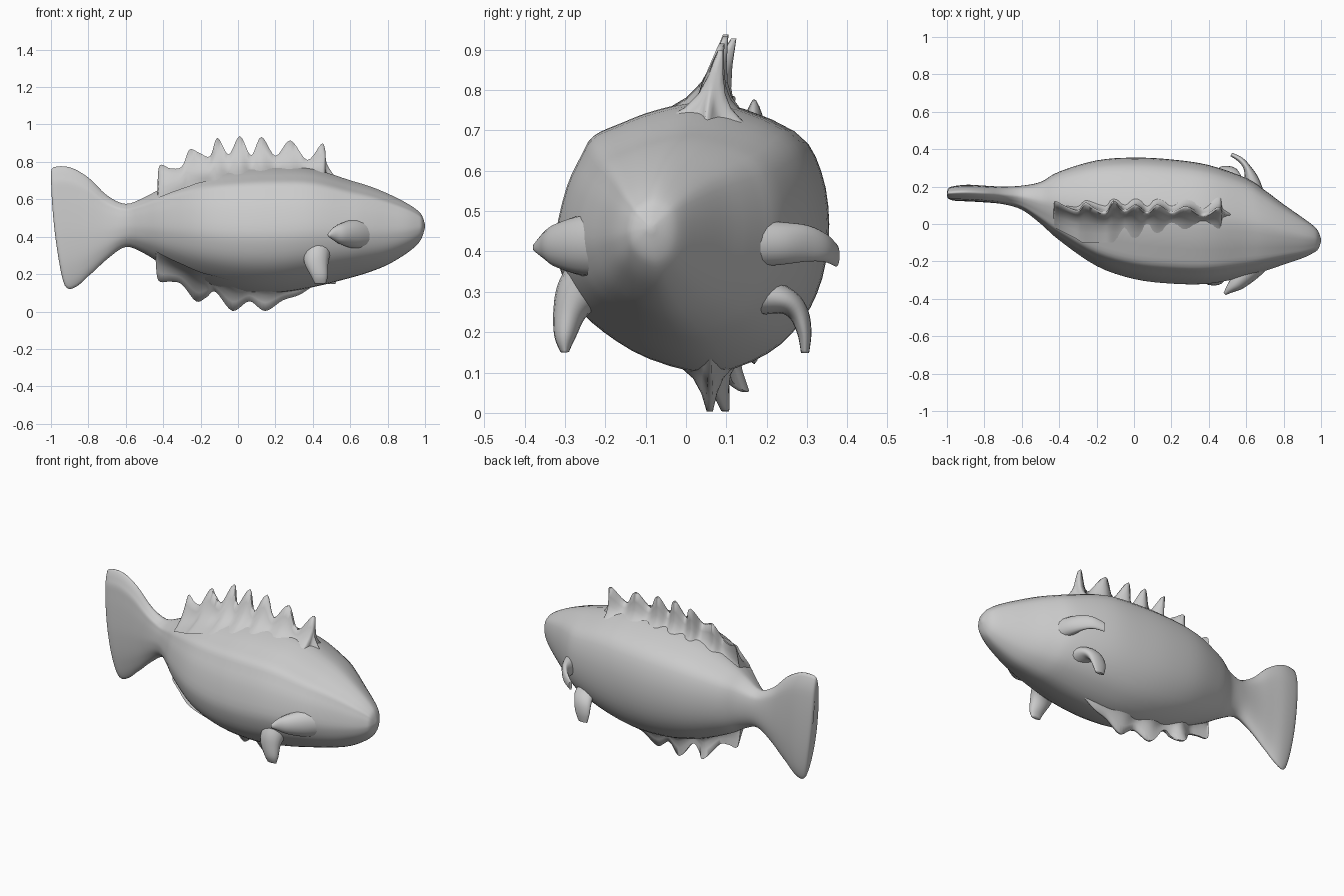
import bpy, math
from mathutils import Vector

cube = bpy.data.objects.get("Cube")
if cube:
    bpy.data.objects.remove(cube, do_unlink=True)

grey = bpy.data.materials.new("plain_grey")
grey.use_nodes = True
COLOR = (0.6, 0.6, 0.6, 1)
grey.diffuse_color = COLOR
grey.node_tree.nodes["Principled BSDF"].inputs["Base Color"].default_value = COLOR


def spline(points, steps, closed=False):
    """Catmull-Rom samples through tuples of any length."""
    n, out = len(points), []
    for i in range(n if closed else n - 1):
        a, b, c, d = [points[k % n if closed else min(max(k, 0), n - 1)] for k in range(i - 1, i + 3)]
        for s in range(steps):
            t = s / steps
            out.append(tuple(q + t / 2 * (r - p + t * (2*p - 5*q + 4*r - w + t * (3*(q - r) + w - p)))
                             for p, q, r, w in zip(a, b, c, d)))
    return out if closed else out + [tuple(points[-1])]


def loft(name, rings, angle=60):
    """Skin closed rings of points and cap both ends."""
    n = len(rings[0])
    verts = [p for ring in rings for p in ring]
    faces = [(k*n + j, k*n + (j+1) % n, (k+1)*n + (j+1) % n, (k+1)*n + j)
             for k in range(len(rings) - 1) for j in range(n)]
    faces += [tuple(range(n))[::-1], tuple(range(len(verts) - n, len(verts)))]
    mesh = bpy.data.meshes.new(name)
    mesh.from_pydata(verts, [], faces)
    mesh.materials.append(grey)
    obj = bpy.data.objects.new(name, mesh)
    bpy.context.collection.objects.link(obj)
    bpy.ops.object.select_all(action='DESELECT')
    obj.select_set(True)
    bpy.context.view_layer.objects.active = obj
    bpy.ops.object.mode_set(mode='EDIT')
    bpy.ops.mesh.select_all(action='SELECT')
    bpy.ops.mesh.normals_make_consistent(inside=False)
    bpy.ops.object.mode_set(mode='OBJECT')
    bpy.ops.object.shade_smooth_by_angle(angle=math.radians(angle))
    return obj


# Body and tail: x, y low, y high, z low, z high
STATIONS = [
    (-1.0, .14, .18, .2, .74), (-.985, .125, .2, .125, .77), (-.9, .12, .21, .135, .77),
    (-.8, .115, .205, .19, .715), (-.7, .105, .2, .28, .62), (-.6, .075, .205, .345, .575),
    (-.5, .0, .225, .31, .61), (-.4, -.09, .28, .25, .66), (-.2, -.23, .34, .16, .73),
    (0, -.3, .355, .11, .76), (.2, -.325, .345, .1, .77), (.4, -.325, .315, .13, .76),
    (.6, -.285, .245, .18, .7), (.7, -.255, .18, .21, .67), (.8, -.22, .105, .25, .63),
    (.9, -.185, .035, .31, .58), (.96, -.155, -.01, .36, .54), (.985, -.135, -.04, .4, .51),
    (1.0, -.095, -.08, .45, .465)]
SECTION = [(.2, 1), (-.2, .95), (-.5, .84), (-.7, .745), (-.79, .6), (-.9, .36), (-.98, 0),
           (-.95, -.25), (-.84, -.5), (-.64, -.7), (-.3, -.9), (.15, -1), (.55, -.86),
           (.8, -.62), (.95, -.3), (1, .1), (.94, .5), (.75, .79)]
section = spline(SECTION, 3, True)
rings = []
for x, y0, y1, z0, z1 in spline(STATIONS, 4):
    sweep = max(0, min(1, (-.8 - x) / .18))
    ring = []
    for u, v in section:
        z = (z0 + z1) / 2 + v * (z1 - z0) / 2
        ring.append((x + .07 * sweep * ((.77 - z) / .64) ** 2, (y0 + y1) / 2 + u * (y1 - y0) / 2, z))
    rings.append(ring)
loft("fish_body", rings, 80)


# Spiny fins: outline of x, y of the edge, z of the edge, z of the root
FLARE = [(0, 1), (.13, .7), (.27, .43), (.45, .25), (.7, .13), (1, .05)]


def spiny_fin(name, outline, near, far):
    rings = []
    samples = spline(outline, 5)
    for i, (x, y, edge, root) in enumerate(samples):
        # the flared skirt narrows towards both ends of the fin
        taper = min(1, .3 + i / 25, .45 + (len(samples) - 1 - i) / 20)
        loop = [(h, -w * near) for h, w in FLARE] + [(h, w * far) for h, w in reversed(FLARE)]
        rings.append([(x, .06 + (y - .06) * h + w * taper, root + (edge - root) * h) for h, w in loop])
    return loft(name, rings, 80)


def body_edge(x, column):
    for a, b in zip(STATIONS, STATIONS[1:]):
        if a[0] <= x <= b[0]:
            return a[column] + (b[column] - a[column]) * (x - a[0]) / (b[0] - a[0])


DORSAL = [(-.43, .1, .66), (-.42, .12, .78), (-.36, .09, .765), (-.3, .07, .775), (-.26, .11, .865),
          (-.21, .08, .85), (-.15, .06, .83), (-.11, .12, .928), (-.05, .07, .84), (.01, .1, .938),
          (.07, .06, .835), (.125, .1, .934), (.2, .06, .832), (.28, .09, .915), (.37, .045, .81),
          (.445, .085, .895), (.465, .08, .87), (.475, .06, .79), (.52, .05, .72)]
spiny_fin("dorsal_fin", [(x, y, z, body_edge(x, 4) - .04) for x, y, z in DORSAL], .16, .1)
ANAL = [(-.44, .1, .27), (-.425, .11, .165), (-.36, .1, .16), (-.3, .1, .145), (-.225, .15, .055),
        (-.17, .11, .075), (-.12, .1, .105), (-.03, .1, .003), (.06, .07, .055), (.145, .06, .003),
        (.24, .06, .06), (.33, .06, .09), (.42, .06, .15)]
spiny_fin("anal_fin", [(x, y, z, body_edge(x, 3) + .05) for x, y, z in ANAL], .17, .13)


# Side fins and bumps: path of x, y, z, half width, half thickness
def lobe(name, path, wide):
    samples = spline(path, 5)
    wide = Vector(wide)
    rings = []
    for i, (x, y, z, w, t) in enumerate(samples):
        ahead = Vector(samples[min(i + 1, len(samples) - 1)][:3])
        along = ahead - Vector(samples[max(i - 1, 0)][:3])
        thin = along.cross(wide).normalized()
        rings.append([Vector((x, y, z)) + wide * w * math.cos(a) + thin * t * math.sin(a)
                      for a in (k * math.tau / 16 for k in range(16))])
    return loft(name, rings, 80)


lobe("right_pelvic_fin", [(.43, -.22, .34, .08, .08), (.42, -.265, .295, .07, .06),
                          (.42, -.288, .25, .062, .042), (.435, -.3, .19, .045, .027),
                          (.44, -.3, .15, .03, .01)], (1, 0, 0))
lobe("left_pelvic_fin", [(.53, .17, .29, .07, .05), (.52, .24, .28, .062, .035),
                         (.505, .277, .25, .055, .026), (.495, .293, .2, .047, .018),
                         (.49, .295, .148, .03, .01)], (1, 0, 0))
lobe("right_pectoral_bump", [(.7, -.17, .415, .08, .06), (.62, -.245, .415, .078, .06),
                             (.555, -.31, .415, .058, .045), (.515, -.345, .415, .036, .025),
                             (.485, -.374, .41, .01, .008)], (0, 0, 1))
lobe("left_pectoral_fin", [(.65, .15, .42, .06, .05), (.63, .235, .42, .053, .038),
                           (.605, .3, .42, .045, .02), (.57, .343, .41, .036, .015),
                           (.52, .372, .39, .028, .01)], (0, 0, 1))
